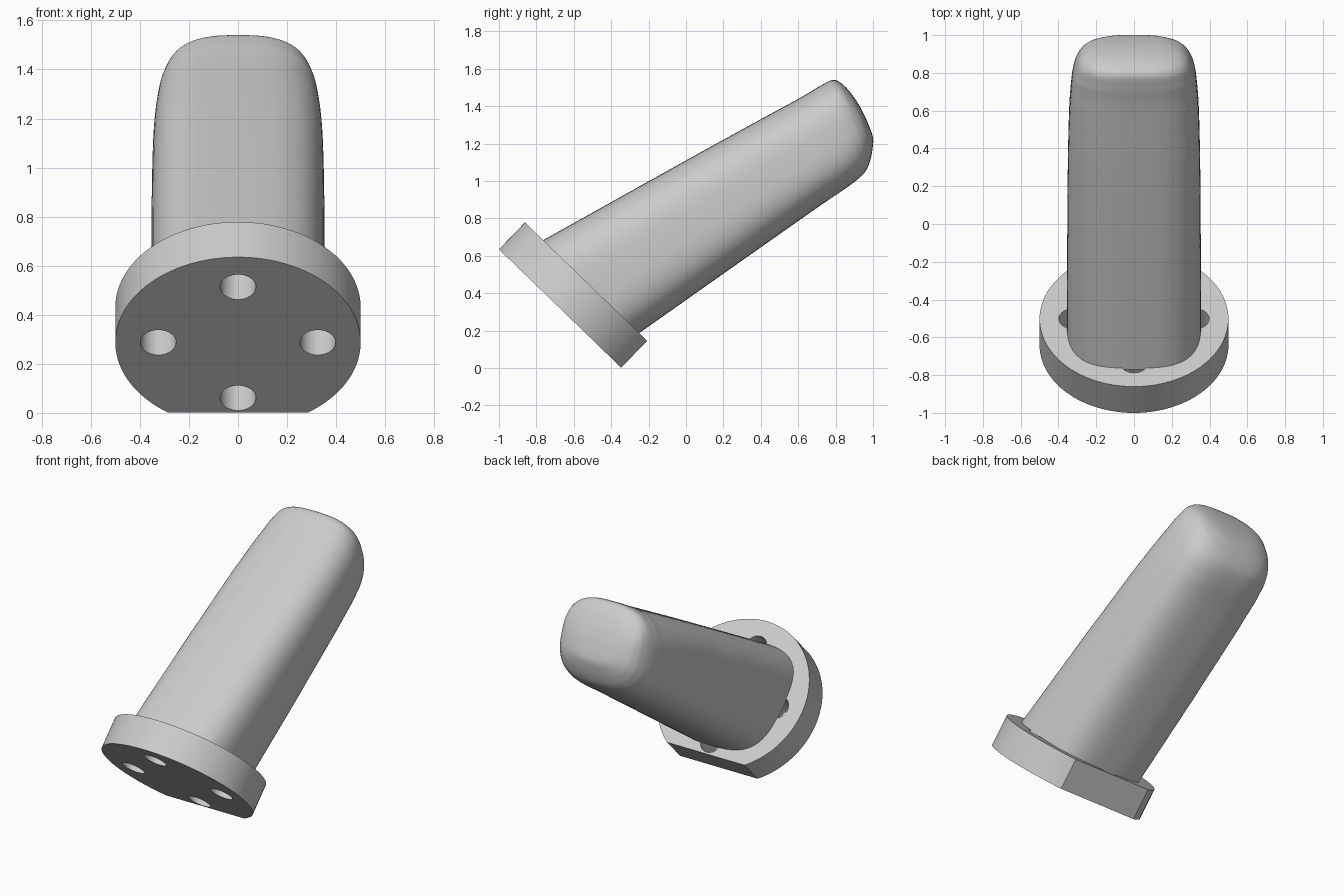
import bpy, bmesh
from math import radians, cos, sin, pi, copysign
from mathutils import Matrix, Vector

if "Cube" in bpy.data.objects:
    bpy.data.objects.remove(bpy.data.objects["Cube"])

grey = bpy.data.materials.new("light grey")
grey.use_nodes = True
grey.diffuse_color = (0.6, 0.6, 0.6, 1)
grey.node_tree.nodes["Principled BSDF"].inputs["Base Color"].default_value = (0.6, 0.6, 0.6, 1)


def add_object(name, bm):
    bmesh.ops.recalc_face_normals(bm, faces=bm.faces[:])
    mesh = bpy.data.meshes.new(name)
    bm.to_mesh(mesh)
    bm.free()
    mesh.materials.append(grey)
    obj = bpy.data.objects.new(name, mesh)
    bpy.context.collection.objects.link(obj)
    return obj


def shade(obj, degrees):
    bpy.ops.object.select_all(action="DESELECT")
    obj.select_set(True)
    bpy.context.view_layer.objects.active = obj
    bpy.ops.object.shade_smooth_by_angle(angle=radians(degrees))


def cylinder(bm, radius, depth, centre, sides):
    bmesh.ops.create_cone(bm, cap_ends=True, segments=sides, radius1=radius,
                          radius2=radius, depth=depth, matrix=Matrix.Translation(centre))


# Mounting flange: a tilted disc with one flat edge
TILT = Matrix.Translation((0, -0.641, 0.287)) @ Matrix.Rotation(radians(-44.1), 4, "X")
bm = bmesh.new()
cylinder(bm, 0.5, 0.2, (0, 0, 0.1), 96)
cut = bmesh.ops.bisect_plane(bm, geom=bm.verts[:] + bm.edges[:] + bm.faces[:],
                             plane_co=(0, 0.41, 0), plane_no=(0, 1, 0), clear_outer=True)
bmesh.ops.holes_fill(bm, edges=[e for e in bm.edges if e.is_boundary])
bm.transform(TILT)
flange = add_object("mounting_flange", bm)

# Four bolt holes through the flange
bm = bmesh.new()
for i in range(4):
    a = i * pi / 2
    cylinder(bm, 0.073, 0.5, (0.325 * cos(a), 0.325 * sin(a), 0.1), 40)
bm.transform(TILT)
cutter = add_object("bolt_hole_cutter", bm)
cutter.hide_render = True
mod = flange.modifiers.new("bolt_holes", "BOOLEAN")
mod.object = cutter
mod.solver = "EXACT"
bpy.context.view_layer.objects.active = flange
bpy.ops.object.modifier_apply(modifier=mod.name)
bpy.data.objects.remove(cutter)
shade(flange, 30)

# Peg sections: top y, top z, bottom y, bottom z, half width
SECTIONS = [Vector(s) for s in (
    (-0.77, 0.68, -0.26, 0.18, 0.355),
    (0.0, 1.11, 0.35, 0.61, 0.352),
    (0.40, 1.33, 0.72, 0.87, 0.345),
    (0.62, 1.45, 0.86, 0.965, 0.333),
    (0.72, 1.51, 0.93, 1.02, 0.32),
    (0.79, 1.54, 0.965, 1.06, 0.30),
    (0.845, 1.51, 0.985, 1.11, 0.275),
    (0.90, 1.445, 0.997, 1.17, 0.23),
    (0.945, 1.37, 1.0, 1.23, 0.14),
    (0.977, 1.30, 0.977, 1.30, 0.0))]


def between(i, t):
    """Smooth blend from section i to the next one."""
    last = len(SECTIONS) - 1
    a, b, c, d = (SECTIONS[min(max(k, 0), last)] for k in range(i - 1, i + 3))
    return 0.5 * (2 * b + (c - a) * t + (2 * a - 5 * b + 4 * c - d) * t ** 2
                  + (3 * b - a - 3 * c + d) * t ** 3)


def power(v, e):
    return copysign(abs(v) ** e, v)


# Tapered peg: rounded-square sections lofted to a domed tip
STEPS, SIDES = 6, 72
bm = bmesh.new()
rings = []
for i in range(len(SECTIONS) - 1):
    for s in range(STEPS):
        ty, tz, by, bz, w = between(i, s / STEPS)
        top, bottom = Vector((0, ty, tz)), Vector((0, by, bz))
        mid, half = (top + bottom) / 2, (top - bottom) / 2
        exponent = 2 / (3.1 - 0.06 * i)
        ring = []
        for k in range(SIDES):
            a = 2 * pi * k / SIDES
            p = mid + half * power(sin(a), exponent)
            p.x = w * power(cos(a), exponent)
            ring.append(bm.verts.new(p))
        rings.append(ring)
tip = bm.verts.new((0, SECTIONS[-1][0], SECTIONS[-1][1]))
for lower, upper in zip(rings, rings[1:]):
    for k in range(SIDES):
        n = (k + 1) % SIDES
        bm.faces.new((lower[k], lower[n], upper[n], upper[k]))
for k in range(SIDES):
    bm.faces.new((rings[-1][k], rings[-1][(k + 1) % SIDES], tip))
bm.faces.new(rings[0])
peg = add_object("tapered_peg", bm)
shade(peg, 40)
